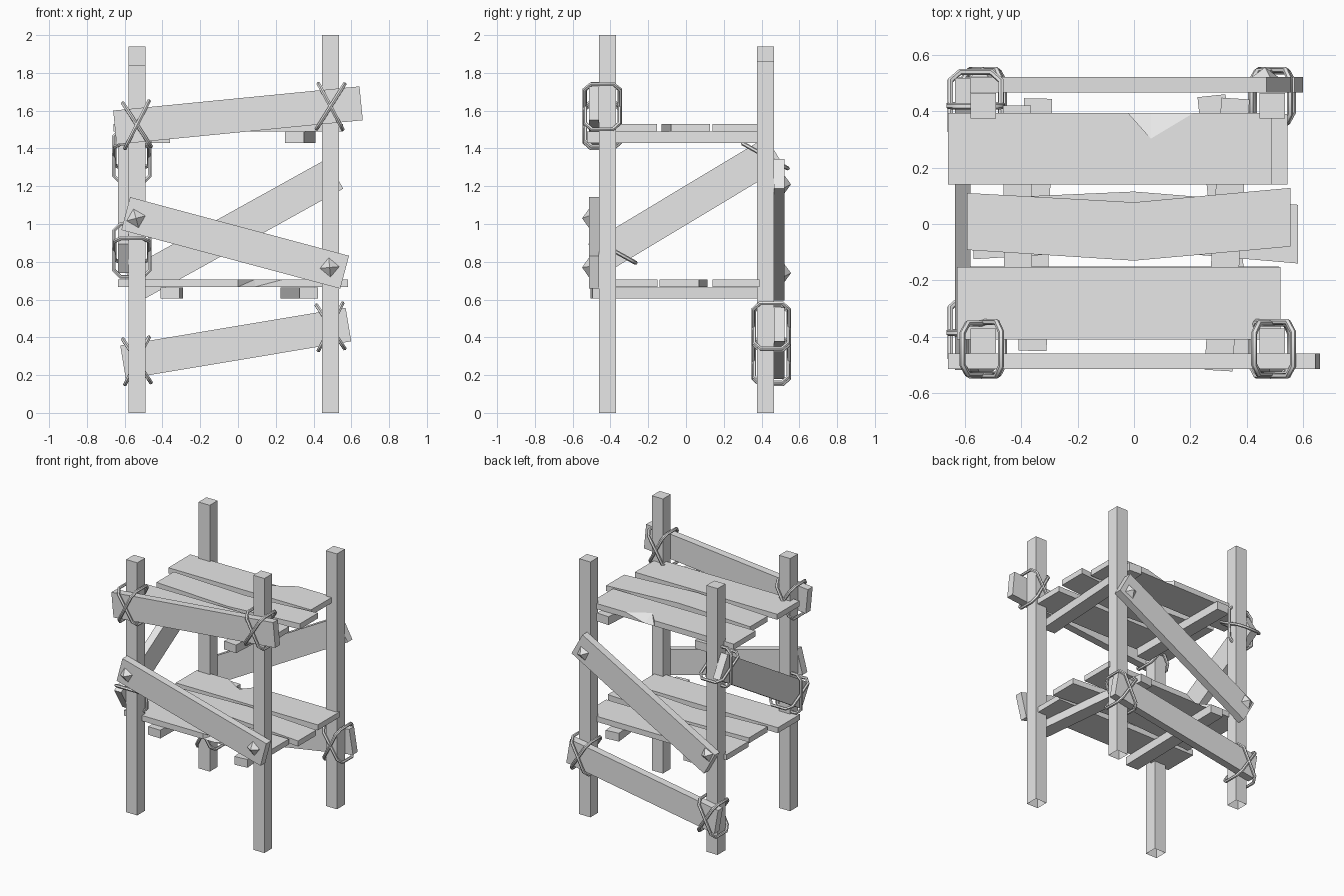
import bpy, bmesh, math
from mathutils import Matrix, Vector

old = bpy.data.objects.get("Cube")
if old:
    bpy.data.objects.remove(old, do_unlink=True)

# One plain grey for the whole frame
grey = bpy.data.materials.new("plain_grey")
grey.use_nodes = True
COLOR = (0.8, 0.8, 0.8, 1)
grey.diffuse_color = COLOR
grey.node_tree.nodes["Principled BSDF"].inputs["Base Color"].default_value = COLOR


def add_object(name, bm):
    bmesh.ops.recalc_face_normals(bm, faces=bm.faces[:])
    mesh = bpy.data.meshes.new(name)
    bm.to_mesh(mesh)
    bm.free()
    mesh.materials.append(grey)
    obj = bpy.data.objects.new(name, mesh)
    bpy.context.collection.objects.link(obj)
    return obj


def box(name, center, size, axis="Z", angle=0.0):
    bm = bmesh.new()
    bmesh.ops.create_cube(bm, size=1)
    bmesh.ops.transform(bm, verts=bm.verts[:], matrix=Matrix.Translation(center)
                        @ Matrix.Rotation(angle, 4, axis) @ Matrix.Diagonal((*size, 1)))
    return add_object(name, bm)


def plank(name, top, bottom, z, thickness=0.04):
    """Slab lofted between two outlines of equal length."""
    bm = bmesh.new()
    hi = [bm.verts.new((x, y, z + thickness)) for x, y in top]
    lo = [bm.verts.new((x, y, z)) for x, y in bottom]
    caps = [bm.faces.new(hi), bm.faces.new(lo[::-1])]
    n = len(hi)
    for i in range(n):
        j = (i + 1) % n
        bm.faces.new((lo[i], lo[j], hi[j]))
        bm.faces.new((lo[i], hi[j], hi[i]))
    bmesh.ops.triangulate(bm, faces=caps)
    return add_object(name, bm)


def chipped_plank(name, x0, x1, inner, outer, chip, z):
    """Straight plank with a splintered dent in its outer edge."""
    a, apex, b, depth = chip
    dent = outer - math.copysign(depth, outer)
    ends = [(x1, outer), (x1, inner), (x0, inner), (x0, outer)]
    top = [(a, outer), (apex, dent), (b, outer)] + ends
    bottom = [(a, outer), (apex, outer), (b, outer)] + ends
    return plank(name, top, bottom, z)


def bent_plank(name, x0, x1, left, mid, right, z):
    outline = [(x0, left[0]), (0, mid[0]), (x1, right[0]),
               (x1, right[1]), (0, mid[1]), (x0, left[1])]
    return plank(name, outline, outline, z)


def rope_loop(name, center, across, depth_dir, half_len, half_depth):
    """Chamfered closed loop of rope in the plane of two directions."""
    c = 0.035
    pts = []
    for su, sv in ((1, 1), (-1, 1), (-1, -1), (1, -1)):
        pair = [(su * half_len, sv * (half_depth - c)), (su * (half_len - c), sv * half_depth)]
        pts += pair if su * sv > 0 else pair[::-1]
    curve = bpy.data.curves.new(name, "CURVE")
    curve.dimensions = "3D"
    curve.bevel_depth = 0.011
    curve.bevel_resolution = 1
    spline = curve.splines.new("POLY")
    spline.points.add(len(pts) - 1)
    spline.use_cyclic_u = True
    for p, (u, v) in zip(spline.points, pts):
        p.co = (*(Vector(center) + across * u + depth_dir * v), 1)
    temp = bpy.data.objects.new(name + "_path", curve)
    bpy.context.collection.objects.link(temp)
    graph = bpy.context.evaluated_depsgraph_get()
    mesh = bpy.data.meshes.new_from_object(temp.evaluated_get(graph))
    bpy.data.objects.remove(temp, do_unlink=True)
    mesh.materials.clear()
    mesh.materials.append(grey)
    obj = bpy.data.objects.new(name, mesh)
    bpy.context.collection.objects.link(obj)
    bpy.context.view_layer.objects.active = obj
    obj.select_set(True)
    bpy.ops.object.shade_smooth_by_angle(angle=math.radians(50))
    obj.select_set(False)


def lashing(name, center, along, depth_dir, tilt):
    """Two crossed rope loops, tilted with the board they hold."""
    up = Vector((0, 0, 1))
    for i, side in enumerate((-1, 1)):
        a = math.radians(90 + side * 30) + tilt
        rope_loop(f"{name}_{i + 1}", center, along * math.cos(a) + up * math.sin(a),
                  depth_dir, 0.14 - 0.004 * i, 0.095 - 0.005 * i)


def stud(name, x, y, z, out, tilt):
    bm = bmesh.new()
    bmesh.ops.create_cone(bm, cap_ends=True, segments=4, radius1=0.052, radius2=0, depth=0.036)
    turn = Matrix.Rotation(math.radians(-90 * out), 4, "X")
    bmesh.ops.transform(bm, verts=bm.verts[:], matrix=Matrix.Translation((x, y, z))
                        @ turn @ Matrix.Rotation(tilt, 4, "Z"))
    add_object(name, bm)


# Corner posts, open underneath
LX, RX, FY, BY = -0.535, 0.49, -0.415, 0.42
for name, x, y, h in (("front_right_post", LX, FY, 1.84), ("back_right_post", LX, BY, 1.94),
                      ("front_left_post", RX, FY, 2.0), ("back_left_post", RX, BY, 1.86)):
    post = box(name, (x, y, h / 2), (0.09, 0.09, h))
    bm = bmesh.new()
    bm.from_mesh(post.data)
    bmesh.ops.delete(bm, geom=[f for f in bm.faces if f.normal.z < -0.5], context="FACES")
    bm.to_mesh(post.data)
    bm.free()

# Boards around the frame
T = 0.055
rad = math.radians
box("front_top_board", (0, -0.487, 1.575), (1.31, T, 0.18), "Y", rad(-5.6))
box("front_brace", (-0.015, -0.487, 0.9), (1.2, T, 0.18), "Y", rad(15))
box("back_brace", (-0.02, 0.494, 0.97), (1.22, T, 0.18), "Y", rad(-29))
box("back_low_board", (-0.012, 0.494, 0.368), (1.21, T, 0.18), "Y", rad(-9.5))
box("side_brace", (-0.607, 0, 1.1), (T, 1.1, 0.18), "X", rad(31))

# Pyramid studs on the nailed braces
stud("front_stud_high", -0.54, -0.532, 1.03, -1, rad(15))
stud("front_stud_low", 0.485, -0.532, 0.77, -1, rad(5))
stud("back_stud_high", 0.465, 0.538, 1.21, 1, rad(20))
stud("back_stud_low", -0.535, 0.538, 0.74, 1, rad(20))

# Rope lashings
X, Y = Vector((1, 0, 0)), Vector((0, 1, 0))
lashing("front_rope_right", (LX, -0.443, 1.525), X, Y, rad(3))
lashing("front_rope_left", (RX, -0.443, 1.622), X, Y, rad(-2))
lashing("back_rope_right", (LX, 0.451, 0.275), X, Y, rad(3))
lashing("back_rope_left", (RX, 0.451, 0.455), X, Y, rad(3))
lashing("side_rope_front", (-0.562, FY + 0.03, 0.86), Y, X, rad(31))
lashing("side_rope_back", (-0.562, BY, 1.36), Y, X, rad(31))


# Shelf bearers running front to back
def bearer(name, front, rear, z):
    a, b = Vector(front), Vector(rear)
    mid, d = (a + b) / 2, b - a
    box(name, (mid.x, mid.y, z), (0.1, d.length, 0.06), "Z", math.atan2(-d.x, d.y))


bearer("upper_bearer_right", (-0.41, -0.4), (-0.415, 0.42), 1.46)
bearer("upper_bearer_left", (0.3, -0.52), (0.36, 0.445), 1.46)
bearer("lower_bearer_right", (-0.36, -0.45), (-0.34, 0.445), 0.635)
bearer("lower_bearer_left", (0.375, -0.5), (0.275, 0.455), 0.635)

# Shelf planks
UP, LOW = 1.49, 0.667
chipped_plank("upper_back_plank", -0.66, 0.49, 0.14, 0.393, (-0.02, 0.06, 0.21, 0.09), UP)
bent_plank("upper_middle_plank", -0.593, 0.555, (0.11, -0.092), (0.077, -0.13), (0.128, -0.08), UP)
chipped_plank("upper_front_plank", -0.628, 0.52, -0.153, -0.41, (-0.35, -0.2, -0.125, 0.09), UP)
chipped_plank("lower_back_plank", -0.6, 0.545, 0.14, 0.39, (-0.35, -0.2, -0.125, 0.09), LOW)
bent_plank("lower_middle_plank", -0.57, 0.582, (0.09, -0.125), (0.115, -0.09), (0.068, -0.14), LOW)
chipped_plank("lower_front_plank", -0.635, 0.515, -0.15, -0.405, (0.0, 0.09, 0.24, 0.09), LOW)
